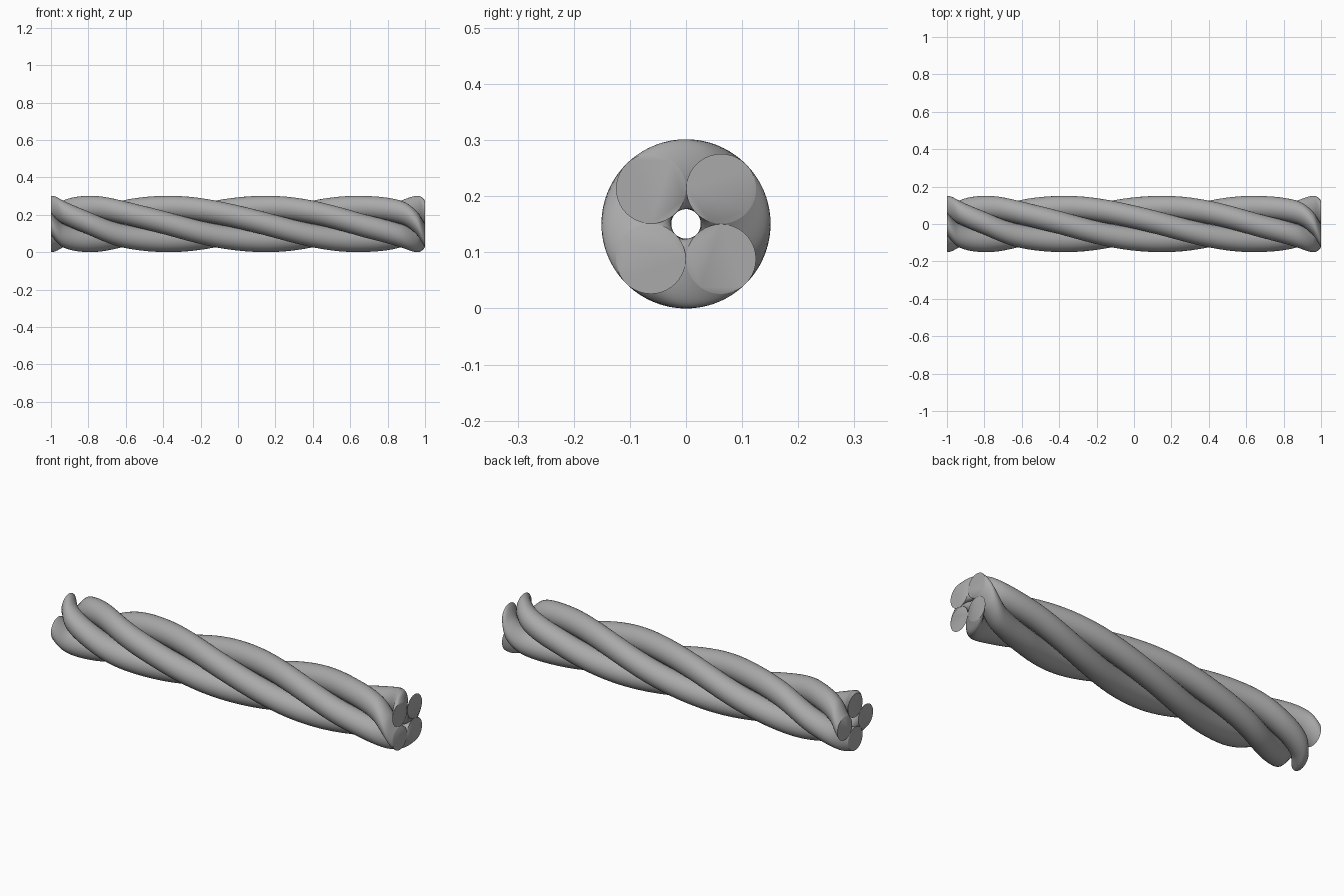
import bpy, bmesh
from math import sin, cos, pi, radians

if "Cube" in bpy.data.objects:
    bpy.data.objects.remove(bpy.data.objects["Cube"], do_unlink=True)

STRANDS, SIDES, STEPS = 4, 40, 120
ORBIT, RADIUS = 0.0885, 0.0622
CENTRE_Z = ORBIT + RADIUS

# x positions at which the bundle has turned by another eighth of a turn
KNOTS = [-1, -0.935, -0.79, -0.62, -0.37, -0.12, 0.15, 0.40, 0.64, 0.87, 0.96, 1]

grey = bpy.data.materials.new("rope grey")
grey.use_nodes = True
colour = (0.4, 0.4, 0.4, 1)
grey.diffuse_color = colour
grey.node_tree.nodes["Principled BSDF"].inputs["Base Color"].default_value = colour


def slope(i):
    """Turn per unit of length at a knot, in eighths."""
    a, b = max(i - 1, 0), min(i + 1, len(KNOTS) - 1)
    return (b - a) / (KNOTS[b] - KNOTS[a])


def twist(x):
    """Smooth turn of the bundle at x, tighter towards both ends."""
    i = max(k for k in range(len(KNOTS) - 1) if KNOTS[k] <= x)
    span = KNOTS[i + 1] - KNOTS[i]
    t = (x - KNOTS[i]) / span
    s = t * t * (3 - 2 * t)
    bend = span * t * (1 - t) * (slope(i) * (1 - t) - slope(i + 1) * t)
    return radians(45) * (i + s + bend)


def make_strand(number):
    bm = bmesh.new()
    rings = []
    for step in range(STEPS + 1):
        x = max(-1, -cos(pi * step / STEPS))     # denser rings at the ends
        angle = twist(x) + 2 * pi * number / STRANDS
        ring = []
        for side in range(SIDES):
            a = angle + 2 * pi * side / SIDES
            ring.append(bm.verts.new((x,
                                      ORBIT * cos(angle) + RADIUS * cos(a),
                                      CENTRE_Z + ORBIT * sin(angle) + RADIUS * sin(a))))
        rings.append(ring)
    # Skin between rings
    for r, q in zip(rings, rings[1:]):
        for i in range(SIDES):
            j = (i + 1) % SIDES
            bm.faces.new((r[i], r[j], q[j], q[i]))
    # Flat cut ends
    bm.faces.new(rings[0])
    bm.faces.new(rings[-1])
    bmesh.ops.recalc_face_normals(bm, faces=bm.faces)
    mesh = bpy.data.meshes.new(f"strand_{number + 1}")
    bm.to_mesh(mesh)
    bm.free()
    mesh.materials.append(grey)
    obj = bpy.data.objects.new(mesh.name, mesh)
    bpy.context.collection.objects.link(obj)
    bpy.ops.object.select_all(action="DESELECT")
    obj.select_set(True)
    bpy.context.view_layer.objects.active = obj
    bpy.ops.object.shade_smooth_by_angle(angle=radians(50))


for n in range(STRANDS):
    make_strand(n)
